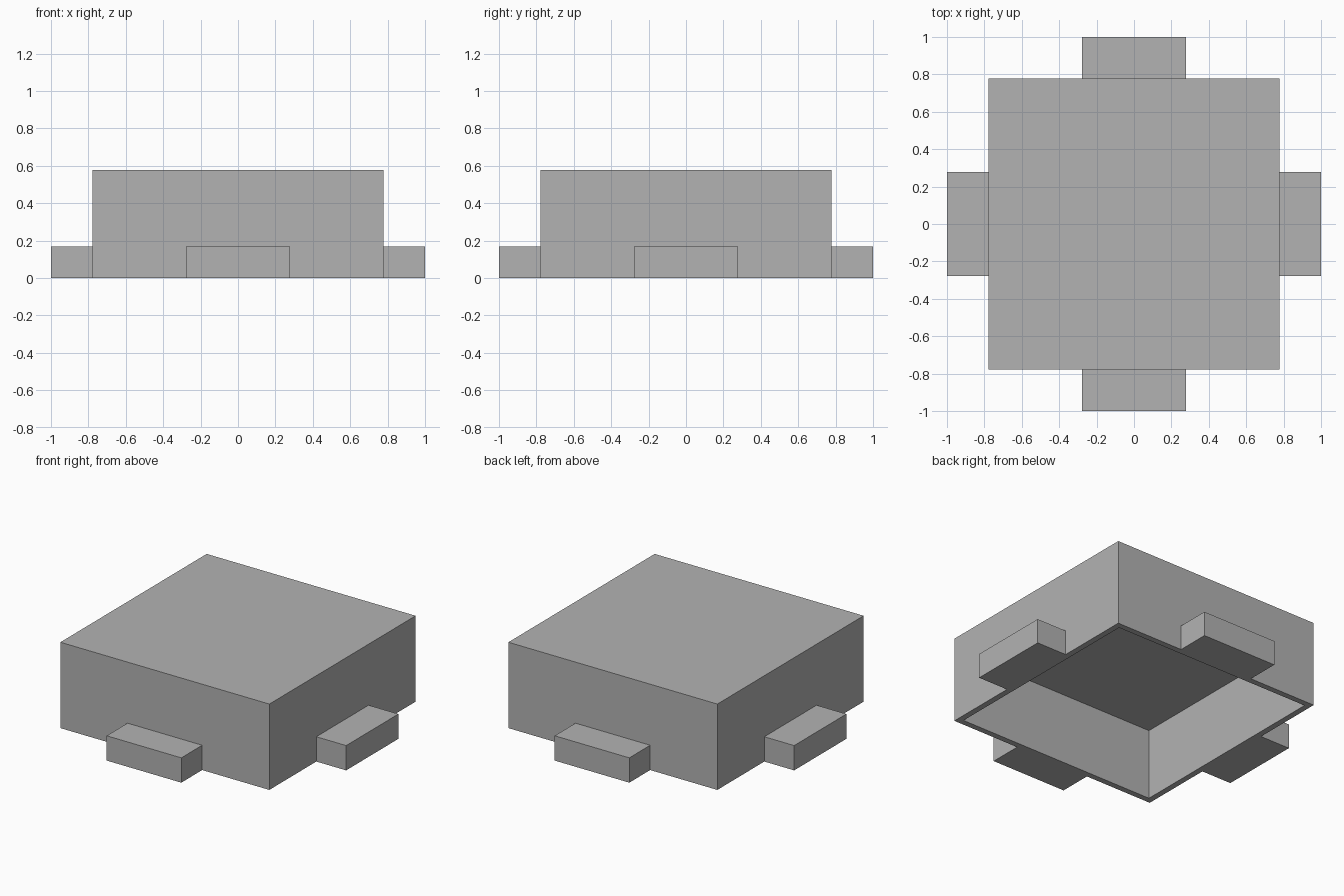
import bpy
import bmesh
from math import pi
from mathutils import Matrix, Vector

if "Cube" in bpy.data.objects:
    bpy.data.objects.remove(bpy.data.objects["Cube"])

HALF = 0.778      # half width of the cover
HEIGHT = 0.578
WALL = 0.056
DEPTH = 0.476     # depth of the hollow underneath
TAB_WIDTH = 0.556
TAB_HEIGHT = 0.167

grey = bpy.data.materials.new("plain grey")
grey.use_nodes = True
colour = (0.45, 0.45, 0.45, 1)
grey.diffuse_color = colour
grey.node_tree.nodes["Principled BSDF"].inputs["Base Color"].default_value = colour


def box(bm, low, high):
    low, high = Vector(low), Vector(high)
    size = Matrix.Diagonal((high - low).to_4d())
    size[3][3] = 1
    bmesh.ops.create_cube(bm, size=1, matrix=Matrix.Translation((low + high) / 2) @ size)


def finish(bm, name):
    mesh = bpy.data.meshes.new(name)
    bm.normal_update()
    bm.to_mesh(mesh)
    bm.free()
    mesh.materials.append(grey)
    obj = bpy.data.objects.new(name, mesh)
    bpy.context.collection.objects.link(obj)


# Square cover, hollowed out from below
bm = bmesh.new()
box(bm, (-HALF, -HALF, 0), (HALF, HALF, HEIGHT))
bm.normal_update()
bottom = min(bm.faces, key=lambda f: f.calc_center_median().z)
bmesh.ops.inset_region(bm, faces=[bottom], thickness=WALL)
hollow = bmesh.ops.extrude_discrete_faces(bm, faces=[bottom])["faces"][0]
bmesh.ops.translate(bm, verts=hollow.verts, vec=(0, 0, DEPTH))
finish(bm, "cover")

# One tab low on the middle of each side, open where it meets the wall
for i, side in enumerate(("front", "left", "back", "right")):
    bm = bmesh.new()
    box(bm, (-TAB_WIDTH / 2, -1, 0), (TAB_WIDTH / 2, -HALF, TAB_HEIGHT))
    inner = max(bm.faces, key=lambda f: f.calc_center_median().y)
    bmesh.ops.delete(bm, geom=[inner], context="FACES")
    bm.transform(Matrix.Rotation(i * pi / 2, 4, "Z"))
    finish(bm, side + "_tab")
